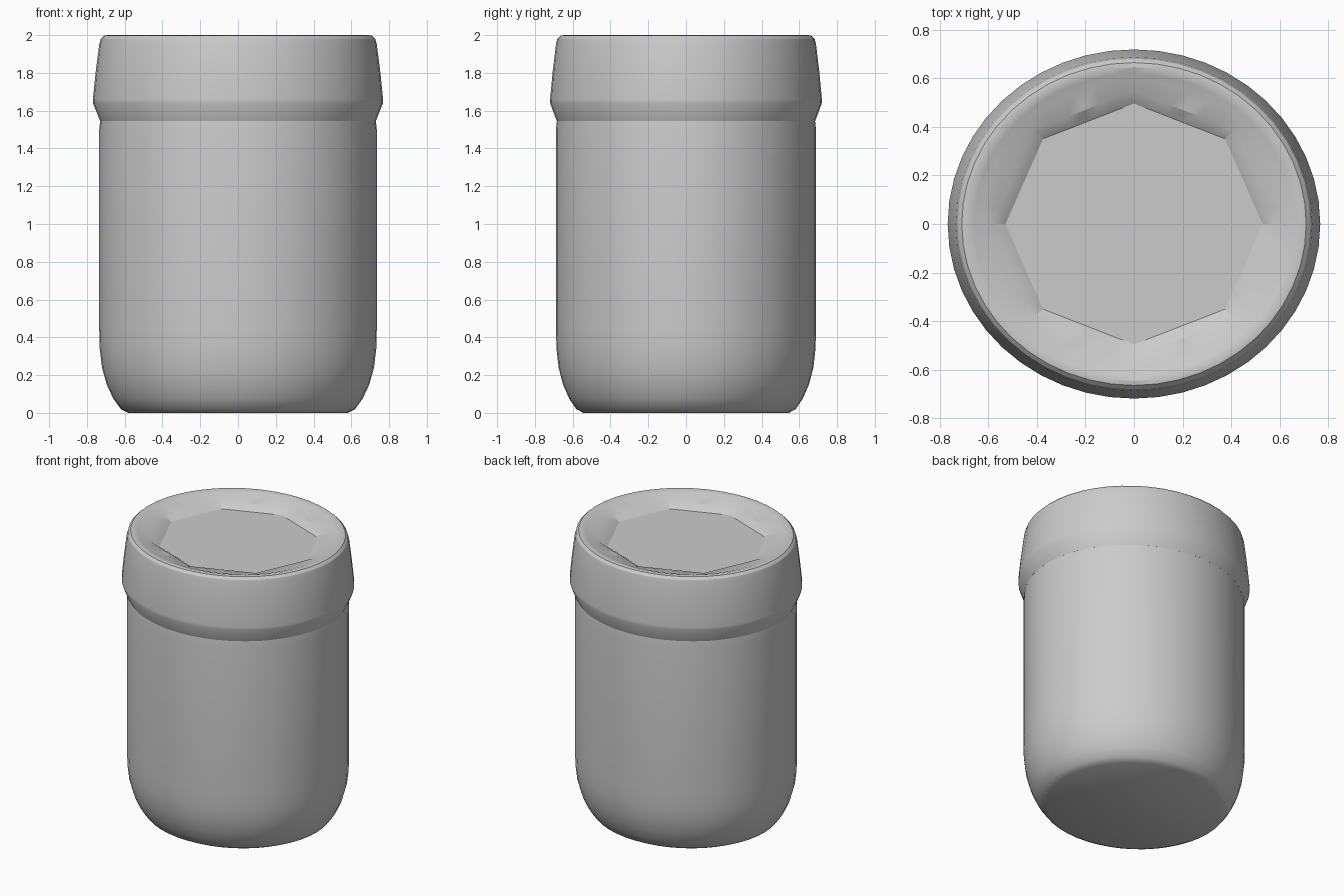
import bpy, bmesh, math

cube = bpy.data.objects.get("Cube")
if cube:
    bpy.data.objects.remove(cube, do_unlink=True)

SEGMENTS = 48
DEPTH_RATIO = 0.937  # the jar is slightly oval

grey = bpy.data.materials.new("plain_grey")
grey.use_nodes = True
colour = (0.6, 0.6, 0.6, 1)
grey.diffuse_color = colour
grey.node_tree.nodes["Principled BSDF"].inputs["Base Color"].default_value = colour


def round_radius(radius):
    return lambda angle: radius


def octagon_radius(radius):
    """Radius of an octagon with corners on the axes."""
    step = math.pi / 4
    return lambda a: radius * math.cos(step / 2) / math.cos(a % step - step / 2)


def loft(name, rings, sharp=30):
    """Skin a stack of (radius function, height) rings and cap both ends."""
    bm = bmesh.new()
    loops = []
    for radius, z in rings:
        loop = []
        for i in range(SEGMENTS):
            a = math.tau * i / SEGMENTS
            r = radius(a)
            loop.append(bm.verts.new((r * math.cos(a), r * math.sin(a) * DEPTH_RATIO, z)))
        loops.append(loop)
    for low, high in zip(loops, loops[1:]):
        for i in range(SEGMENTS):
            j = (i + 1) % SEGMENTS
            bm.faces.new((low[i], low[j], high[j], high[i]))
    bm.faces.new(loops[0][::-1])
    bm.faces.new(loops[-1])
    bmesh.ops.recalc_face_normals(bm, faces=bm.faces)
    mesh = bpy.data.meshes.new(name)
    bm.to_mesh(mesh)
    bm.free()
    mesh.materials.append(grey)
    obj = bpy.data.objects.new(name, mesh)
    bpy.context.collection.objects.link(obj)
    bpy.ops.object.select_all(action="DESELECT")
    obj.select_set(True)
    bpy.context.view_layer.objects.active = obj
    bpy.ops.object.shade_smooth_by_angle(angle=math.radians(sharp))
    return obj


# Jar body with a rounded foot
body_profile = [(0.58, 0), (0.62, 0.02), (0.66, 0.075), (0.695, 0.15),
                (0.72, 0.24), (0.732, 0.34), (0.735, 0.45), (0.735, 1.5), (0.728, 1.56)]
loft("jar_body", [(round_radius(r), z) for r, z in body_profile])

# Lid with flared skirt, rolled rim and a sunken eight-sided panel
lid_profile = [(0.73, 1.545), (0.768, 1.64), (0.768, 1.66), (0.754, 1.8), (0.735, 1.95),
               (0.727, 1.98), (0.71, 1.997), (0.69, 2.0), (0.66, 1.992), (0.63, 1.98)]
lid_rings = [(round_radius(r), z) for r, z in lid_profile]
lid_rings += [(octagon_radius(0.585), 1.965), (octagon_radius(0.53), 1.93)]
loft("screw_lid", lid_rings, 25)
